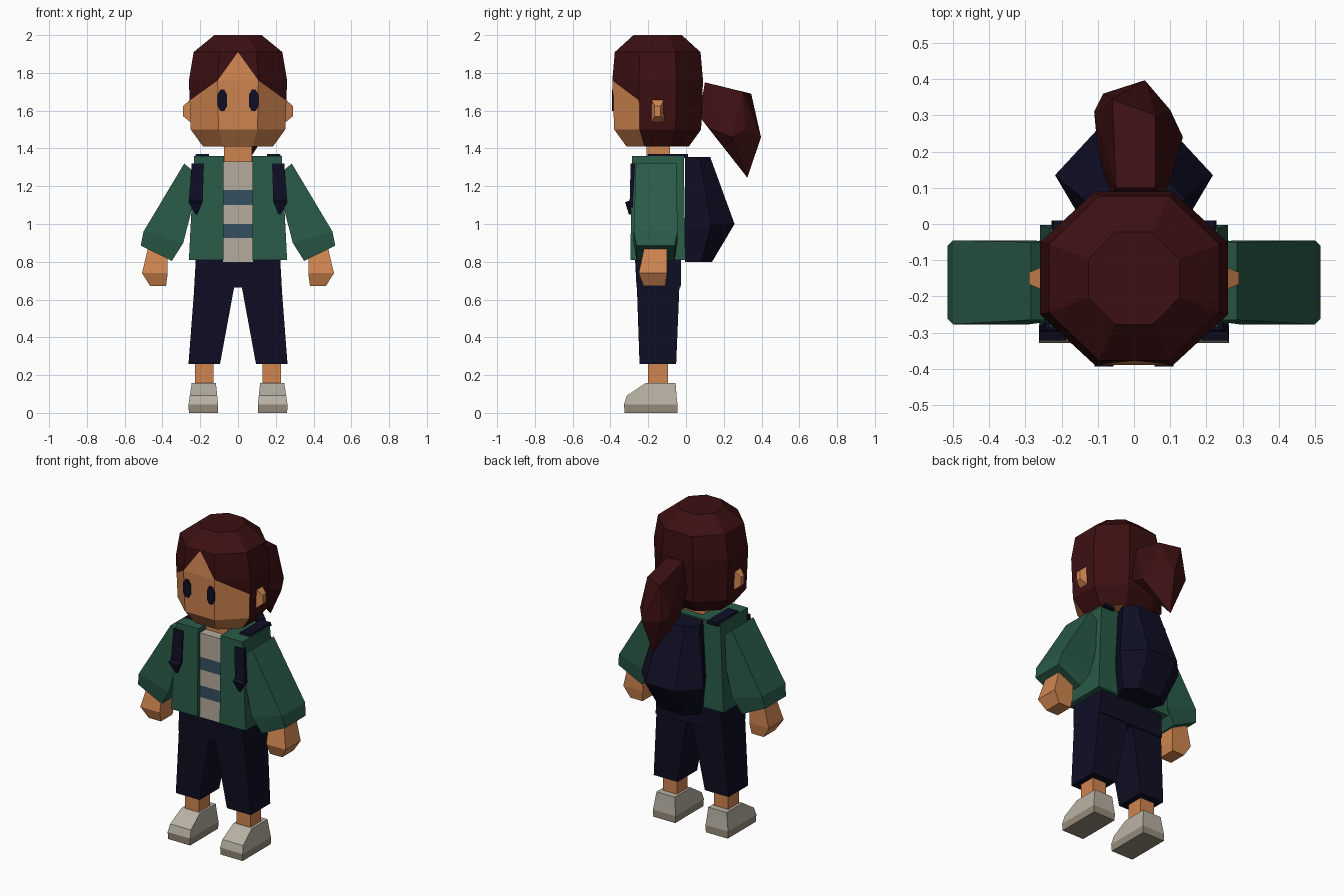
import bpy, bmesh, math
from mathutils import Vector

cube = bpy.data.objects.get("Cube")
if cube:
    bpy.data.objects.remove(cube, do_unlink=True)


def material(name, rgb):
    m = bpy.data.materials.new(name)
    m.use_nodes = True
    m.diffuse_color = (*rgb, 1)
    bsdf = next(n for n in m.node_tree.nodes if n.type == 'BSDF_PRINCIPLED')
    bsdf.inputs["Base Color"].default_value = (*rgb, 1)
    return m


SKIN = material("skin", (0.63, 0.235, 0.08))
HAIR = material("dark red hair", (0.045, 0.005, 0.006))
GREEN = material("jacket green", (0.023, 0.105, 0.066))
NAVY = material("navy", (0.0045, 0.0045, 0.018))
CREAM = material("shirt cream", (0.46, 0.41, 0.34))
BLUE = material("stripe blue", (0.037, 0.08, 0.115))
SHOE = material("shoe grey", (0.48, 0.44, 0.37))
SOLE = material("sole tan", (0.30, 0.26, 0.195))


def finish(name, bm, mats, mirror=False):
    bmesh.ops.recalc_face_normals(bm, faces=bm.faces)
    me = bpy.data.meshes.new(name)
    bm.to_mesh(me)
    bm.free()
    for m in mats:
        me.materials.append(m)
    ob = bpy.data.objects.new(name, me)
    bpy.context.collection.objects.link(ob)
    if mirror:
        mod = ob.modifiers.new("mirror", 'MIRROR')
        mod.use_mirror_merge = False
    return ob


def loft_mesh(rings):
    """Skin a list of equal-length point rings and cap both ends."""
    bm = bmesh.new()
    vs = [[bm.verts.new(p) for p in r] for r in rings]
    n = len(vs[0])
    for a, b in zip(vs, vs[1:]):
        for i in range(n):
            j = (i + 1) % n
            bm.faces.new((a[i], a[j], b[j], b[i]))
    bm.faces.new(vs[0])
    bm.faces.new(vs[-1])
    bmesh.ops.recalc_face_normals(bm, faces=bm.faces)
    return bm


def loft(name, rings, mat, mirror=False):
    return finish(name, loft_mesh(rings), [mat], mirror)


def rect(x0, x1, y0, y1, z):
    return [(x0, y0, z), (x1, y0, z), (x1, y1, z), (x0, y1, z)]


def octagon(hx, hy, z):
    r = 1 / math.cos(math.pi / 8)
    ang = [math.pi / 8 + i * math.pi / 4 for i in range(8)]
    return [(hx * r * math.cos(a), -0.15 + hy * r * math.sin(a), z) for a in ang]


# Head: octagonal rings, with the hairline cut into the front faces
bm = loft_mesh([octagon(0.185, 0.165, 1.41), octagon(0.25, 0.23, 1.5),
                octagon(0.26, 0.24, 1.76), octagon(0.235, 0.227, 1.91),
                octagon(0.125, 0.128, 2.0)])


def cut(test, co, no):
    bm.normal_update()
    faces = [f for f in bm.faces if f.normal.y < -0.3 and test(f.calc_center_median())]
    geom = {g for f in faces for g in (*f.verts, *f.edges, f)}
    bmesh.ops.bisect_plane(bm, geom=list(geom), dist=0.003, plane_co=co, plane_no=no)


for s in (1, -1):
    cut(lambda c: abs(c.x) < 0.11 and 1.76 < c.z < 1.91,
        (0, 0, 1.91), Vector((s * 0.15, 0, 0.107)).normalized())
    cut(lambda c: c.x * s > 0.12 and 1.5 < c.z < 1.76,
        (s * 0.107, 0, 1.76), Vector((s * 0.11, 0, 0.153)).normalized())


def hairline(x):
    return 1.91 - 1.4 * x if x < 0.107 else 1.76 - 0.72 * (x - 0.107)


bm.normal_update()
for f in bm.faces:
    c = f.calc_center_median()
    face = f.normal.y < -0.3 and c.z < hairline(abs(c.x))
    f.material_index = 0 if face or c.z < 1.42 else 1
finish("head", bm, [SKIN, HAIR])

# Eyes, ears and neck
eye = [(0.083 + 0.026 * x, 1.655 + 0.056 * z) for x, z in
       ((0.4, 1), (-0.4, 1), (-1, 0.5), (-1, -0.5), (-0.4, -1), (0.4, -1), (1, -0.5), (1, 0.5))]
loft("eyes", [[(x, y, z) for x, z in eye] for y in (-0.384, -0.393)], NAVY, True)
loft("ears", [[(x, y, z) for y, z in ((-0.15 - w, b), (-0.15 + w, b), (-0.15 + w, t), (-0.15 - w, t))]
              for x, w, b, t in ((0.24, 0.038, 1.53, 1.67), (0.29, 0.016, 1.57, 1.625))], SKIN, True)
loft("neck", [rect(-0.075, 0.075, -0.21, -0.085, z) for z in (1.3, 1.43)], SKIN)

# Ponytail: faceted lock leaning slightly to one side
bm = bmesh.new()
for p in ((-0.05, 0.1, 1.75), (0.06, 0.1, 1.75), (-0.06, 0.07, 1.57), (0.08, 0.07, 1.57),
          (-0.1, 0.2, 1.46), (0.1, 0.12, 1.51), (-0.11, 0.31, 1.5), (-0.06, 0.345, 1.69),
          (0.06, 0.3, 1.7), (0.03, 0.397, 1.46), (-0.085, 0.36, 1.48), (0.1, 0.315, 1.5),
          (0.135, 0.24, 1.46), (0.0, 0.325, 1.245)):
    bm.verts.new(p)
bmesh.ops.convex_hull(bm, input=bm.verts)
finish("ponytail", bm, [HAIR])


# Open jacket: U-shaped cross-section
def jacket_ring(x, y0, y1, z):
    g = 0.078
    return [(-g, y0, z), (-x, y0, z), (-x, y1, z), (x, y1, z), (x, y0, z),
            (g, y0, z), (g, -0.06, z), (-g, -0.06, z)]


loft("jacket", [jacket_ring(0.26, -0.295, -0.003, 0.81),
                jacket_ring(0.232, -0.285, -0.012, 1.36)], GREEN)

# Striped shirt
bm = loft_mesh([rect(-0.079, 0.079, -0.27, -0.05, z) for z in (0.8, 0.925, 1.0, 1.1, 1.18, 1.33)])
for f in bm.faces:
    z = f.calc_center_median().z
    f.material_index = int(0.925 < z < 1.0 or 1.1 < z < 1.18)
finish("shirt", bm, [CREAM, BLUE])


# Sleeves: each ring spans an outer and an inner point
def span(xo, zo, xi, zi, y0, y1):
    return [(xo, y0, zo), (xo, y1, zo), (xi, y1, zi), (xi, y0, zi)]


loft("sleeves", [span(0.285, 1.32, 0.2, 1.25, -0.265, -0.05),
                 span(0.5, 0.96, 0.29, 0.9, -0.277, -0.045),
                 span(0.515, 0.885, 0.35, 0.805, -0.262, -0.06)], GREEN, True)
loft("hands", [rect(0.372, 0.475, -0.22, -0.1, 0.88),
               rect(0.372, 0.508, -0.25, -0.1, 0.74),
               rect(0.381, 0.466, -0.225, -0.11, 0.672)], SKIN, True)

# Trousers and shins
loft("hips", [rect(-0.232, 0.232, -0.262, -0.028, 0.665),
              rect(-0.223, 0.223, -0.27, -0.025, 0.82)], NAVY)
loft("trouser_legs", [rect(0.095, 0.262, -0.246, -0.052, 0.26),
                      rect(0.02, 0.231, -0.26, -0.035, 0.668)], NAVY, True)
loft("shins", [rect(0.13, 0.228, -0.202, -0.095, z) for z in (0.14, 0.28)], SKIN, True)

# Shoes: side profile, narrower at the top
loft("soles", [rect(0.107, 0.26, -0.325, -0.045, 0), rect(0.105, 0.262, -0.328, -0.045, 0.045)],
     SOLE, True)
loft("shoe_uppers", [rect(0.105, 0.262, -0.328, -0.045, 0.045),
                     rect(0.11, 0.255, -0.313, -0.05, 0.092),
                     rect(0.117, 0.245, -0.215, -0.055, 0.157)], SHOE, True)


# Backpack: bulges outward at mid height
def pack_ring(w, m, my, b, d, z):
    half = [(w, -0.006), (m, my), (b, d)]
    return [(x, y, z) for x, y in half] + [(-x, y, z) for x, y in reversed(half)]


loft("backpack", [pack_ring(0.115, 0.15, 0.08, 0.08, 0.138, 0.8),
                  pack_ring(0.135, 0.218, 0.135, 0.105, 0.257, 1.0),
                  pack_ring(0.115, 0.14, 0.07, 0.08, 0.128, 1.355)], NAVY)

# Shoulder straps
loft("strap_tops", [rect(0.15, 0.228, -0.21, 0.01, 1.35), rect(0.155, 0.223, -0.2, 0.01, 1.37)],
     NAVY, True)
loft("strap_fronts", [rect(0.215, 0.225, -0.302, -0.28, 1.05),
                      rect(0.188, 0.262, -0.322, -0.28, 1.115),
                      rect(0.187, 0.26, -0.298, -0.28, 1.125),
                      rect(0.18, 0.245, -0.293, -0.27, 1.32)], NAVY, True)
